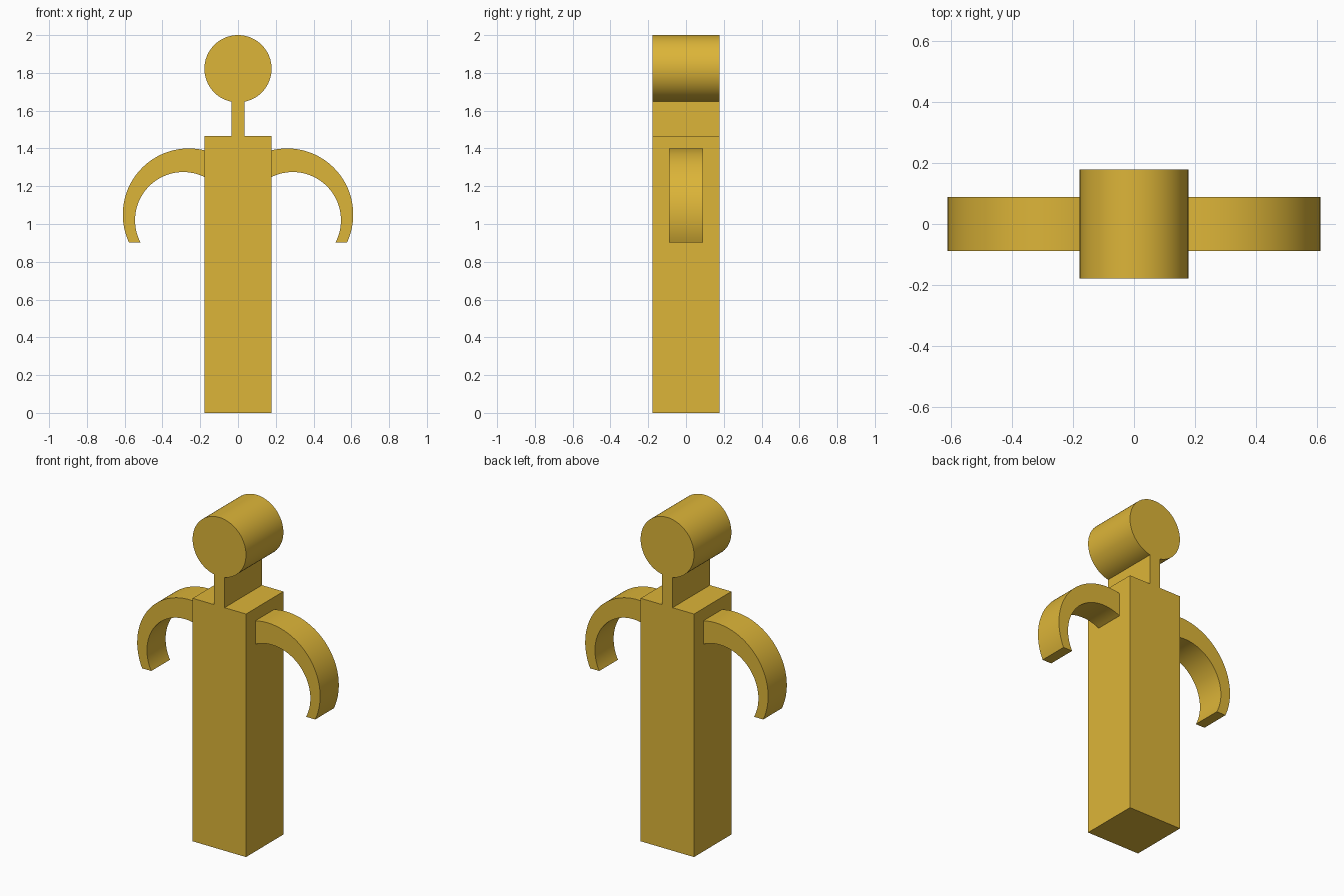
import bpy, bmesh, math

if "Cube" in bpy.data.objects:
    bpy.data.objects.remove(bpy.data.objects["Cube"])


def arc(cx, cz, r, a0, a1, n):
    """Points on a circle in the front plane, from angle a0 to a1."""
    return [(cx + r * math.cos(a0 + (a1 - a0) * i / n),
             cz + r * math.sin(a0 + (a1 - a0) * i / n)) for i in range(n + 1)]


def extrude_profile(name, outline, half_depth, closed=True):
    """Extrude an x/z outline symmetrically along y; closed=False leaves the last side open."""
    bm = bmesh.new()
    front = [bm.verts.new((x, -half_depth, z)) for x, z in outline]
    back = [bm.verts.new((x, half_depth, z)) for x, z in outline]
    bm.faces.new(front)
    bm.faces.new(back[::-1])
    n = len(outline)
    for i in range(n if closed else n - 1):
        j = (i + 1) % n
        bm.faces.new((front[i], back[i], back[j], front[j]))
    bmesh.ops.recalc_face_normals(bm, faces=bm.faces)
    mesh = bpy.data.meshes.new(name)
    bm.to_mesh(mesh)
    bm.free()
    obj = bpy.data.objects.new(name, mesh)
    bpy.context.collection.objects.link(obj)
    mesh.materials.append(gold)
    bpy.ops.object.select_all(action='DESELECT')
    bpy.context.view_layer.objects.active = obj
    obj.select_set(True)
    bpy.ops.object.shade_smooth_by_angle(angle=math.radians(30))
    return obj


gold = bpy.data.materials.new("gold")
gold.diffuse_color = (0.72, 0.46, 0.04, 1)
gold.use_nodes = True
gold.node_tree.nodes["Principled BSDF"].inputs["Base Color"].default_value = gold.diffuse_color

# Body: square post, thin neck and round head as one outline
W, SHOULDER, NECK, R = 0.178, 1.465, 0.035, 0.178
head_z = 2 - R
gap = math.asin(NECK / R)
head = arc(0, head_z, R, -math.pi / 2 + gap, 1.5 * math.pi - gap, 64)
extrude_profile("body", [(-W, 0), (W, 0), (W, SHOULDER), (NECK, SHOULDER)]
                + head + [(-NECK, SHOULDER), (-W, SHOULDER)], W)

# Arms: tapering hooks between two offset circles, cut flat at the body and the tip
TIP_Z = 0.902


def hook_edge(cx, cz, r):
    return arc(cx, cz, r, math.acos((W - cx) / r), math.asin((TIP_Z - cz) / r), 40)


hook = hook_edge(0.26, 1.05, 0.35) + hook_edge(0.29, 1.02, 0.255)[::-1]
for name, side in (("right_arm", 1), ("left_arm", -1)):
    extrude_profile(name, [(side * x, z) for x, z in hook], 0.089, closed=False)
